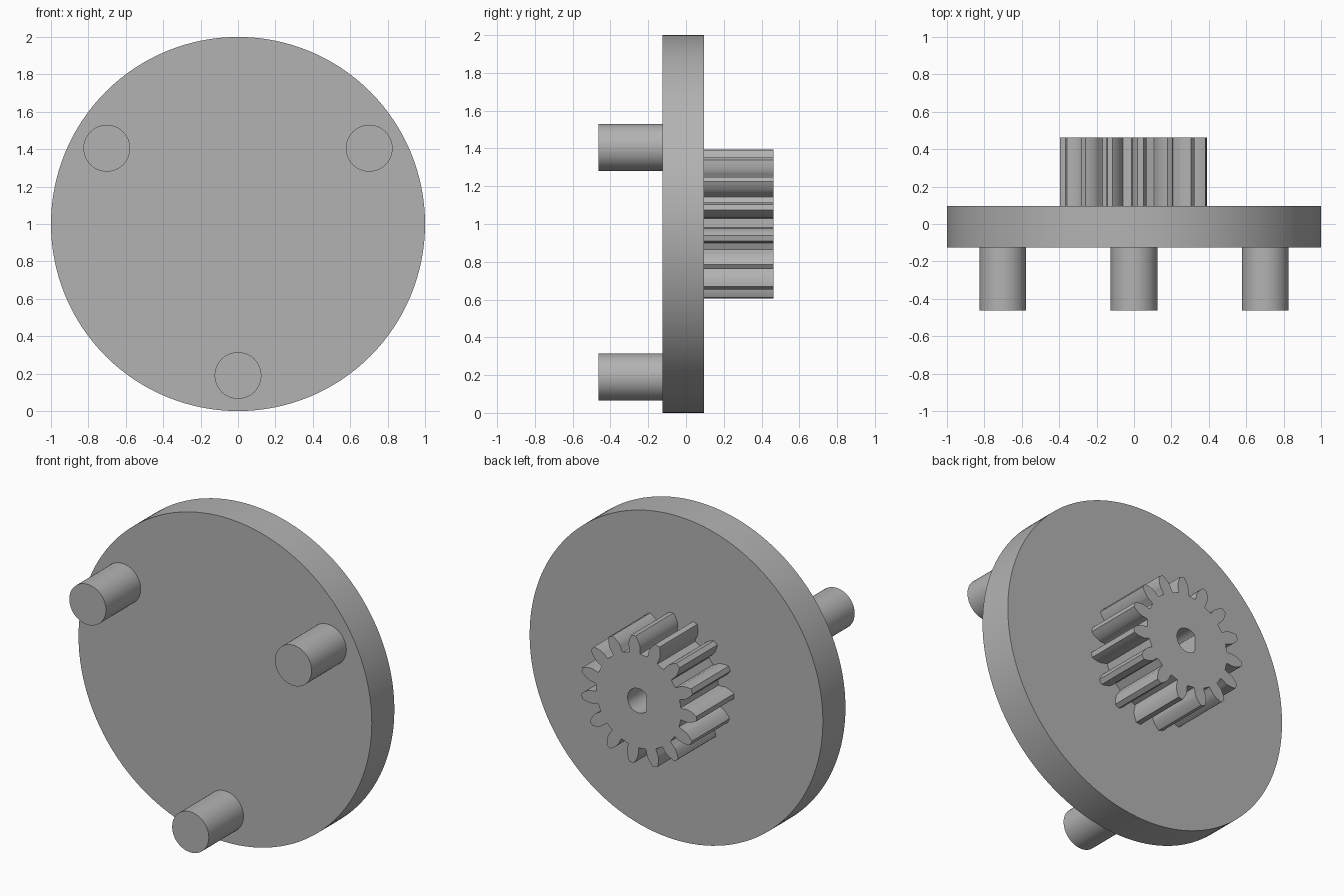
import bpy
import bmesh
from math import sin, cos, tan, acos, radians, pi, sqrt

if "Cube" in bpy.data.objects:
    bpy.data.objects.remove(bpy.data.objects["Cube"], do_unlink=True)

GREY = (0.45, 0.45, 0.45, 1)
grey = bpy.data.materials.new("plain grey")
grey.use_nodes = True
grey.diffuse_color = GREY
grey.node_tree.nodes["Principled BSDF"].inputs["Base Color"].default_value = GREY

CENTRE_Z = 1.0
DISC_FRONT, DISC_BACK, TIP = -0.125, 0.095, 0.463


def prism(name, outline, y0, y1, x=0, z=CENTRE_Z):
    """Extrude an x/z outline along y."""
    bm = bmesh.new()
    face = bm.faces.new([bm.verts.new((px + x, y0, pz + z)) for px, pz in outline])
    new = bmesh.ops.extrude_face_region(bm, geom=[face], use_keep_orig=True)["geom"]
    moved = [v for v in new if isinstance(v, bmesh.types.BMVert)]
    bmesh.ops.translate(bm, verts=moved, vec=(0, y1 - y0, 0))
    bmesh.ops.recalc_face_normals(bm, faces=bm.faces)
    mesh = bpy.data.meshes.new(name)
    bm.to_mesh(mesh)
    bm.free()
    mesh.materials.append(grey)
    obj = bpy.data.objects.new(name, mesh)
    bpy.context.collection.objects.link(obj)
    return obj


def smooth(obj):
    bpy.ops.object.select_all(action="DESELECT")
    obj.select_set(True)
    bpy.context.view_layer.objects.active = obj
    bpy.ops.object.shade_smooth_by_angle(angle=radians(25))


def circle(r, n):
    return [(r * cos(2 * pi * i / n), r * sin(2 * pi * i / n)) for i in range(n)]


def gear_outline(teeth, tip, phase):
    """Involute spur gear profile."""
    module = 2 * tip / (teeth + 2)
    pitch = module * teeth / 2
    base, root = pitch * cos(radians(20)), pitch - 1.25 * module

    def involute(r):
        a = acos(min(1, base / r))
        return tan(a) - a

    flank = [(root, pi / teeth * 0.62), (root + 0.01, pi / teeth * 0.57)]
    for i in range(7):
        r = base + (tip - base) * i / 6
        flank.append((r, pi / teeth / 2 + involute(pitch / 1) - involute(r)))
    points = []
    for t in range(teeth):
        mid = phase + 2 * pi * t / teeth
        for r, a in flank:
            points.append((r * cos(mid - a), r * sin(mid - a)))
        for r, a in reversed(flank):
            points.append((r * cos(mid + a), r * sin(mid + a)))
    return points


# Round plate
smooth(prism("disc", circle(1, 128), DISC_FRONT, DISC_BACK))

# Three pegs on the front
for i, label in enumerate(("bottom", "left", "right")):
    a = radians(-90 + 120 * i)
    peg = prism(label + "_peg", circle(0.125, 48), -0.463, DISC_FRONT,
                0.81 * cos(a), CENTRE_Z + 0.81 * sin(a))
    smooth(peg)

# Gear on the back, with a D-shaped shaft hole
gear = prism("gear", gear_outline(15, 0.395, radians(13)), DISC_BACK, TIP)
bore = [(max(x, -0.055), z) for x, z in circle(0.075, 48)]
cutter = prism("bore_cutter", bore, DISC_BACK - 0.05, TIP + 0.05)
cutter.hide_render = True
cut = gear.modifiers.new("bore", "BOOLEAN")
cut.operation, cut.solver, cut.object = "DIFFERENCE", "EXACT", cutter
bpy.context.view_layer.objects.active = gear
bpy.ops.object.modifier_apply(modifier=cut.name)
bpy.data.objects.remove(cutter, do_unlink=True)
smooth(gear)
